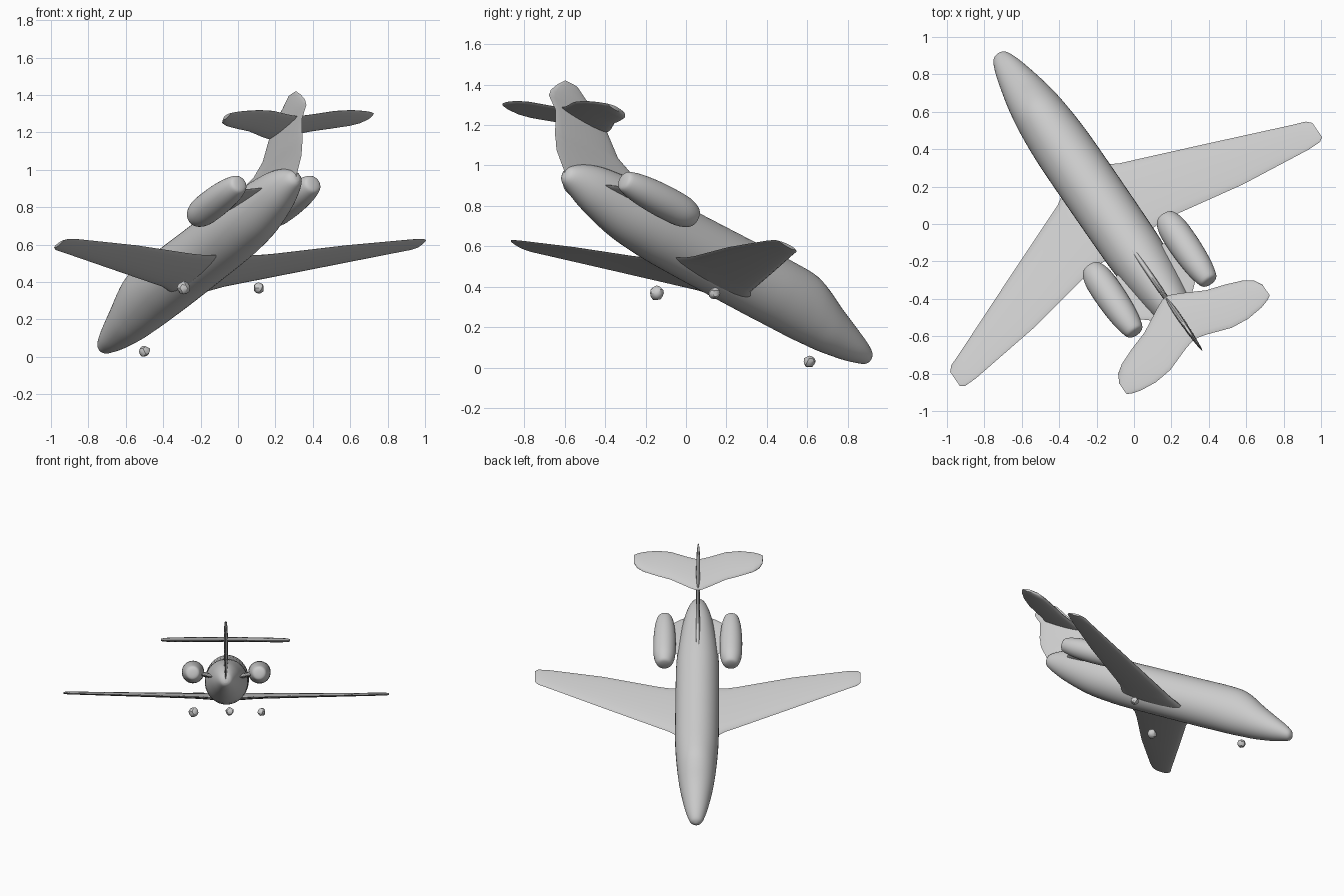
import bpy, bmesh, math, random
from mathutils import Matrix, Vector

if "Cube" in bpy.data.objects:
    bpy.data.objects.remove(bpy.data.objects["Cube"])

random.seed(3)

# Aircraft frame: local x = right wing, y = nose, z = up; turned and pitched nose-down
YAW = Matrix.Rotation(math.radians(34.5), 4, 'Z')
FRAME = YAW @ Matrix.Translation((-0.083, 0, 0)) @ Matrix.Rotation(math.radians(-23.5), 4, 'X')


def finish(name, bm, angle=40):
    bmesh.ops.recalc_face_normals(bm, faces=bm.faces)
    mesh = bpy.data.meshes.new(name)
    bm.to_mesh(mesh)
    bm.free()
    obj = bpy.data.objects.new(name, mesh)
    bpy.context.collection.objects.link(obj)
    obj.matrix_world = FRAME
    bpy.ops.object.select_all(action='DESELECT')
    obj.select_set(True)
    bpy.context.view_layer.objects.active = obj
    bpy.ops.object.shade_smooth_by_angle(angle=math.radians(angle))
    return obj


def loft(name, rings, angle=40):
    """Skin a list of equal-length point rings and cap both ends."""
    bm = bmesh.new()
    loops = [[bm.verts.new(p) for p in ring] for ring in rings]
    n = len(loops[0])
    for a, b in zip(loops, loops[1:]):
        for i in range(n):
            j = (i + 1) % n
            bm.faces.new((a[i], a[j], b[j], b[i]))
    bm.faces.new(loops[0])
    bm.faces.new(loops[-1])
    return finish(name, bm, angle)


def spline(stations, steps=4):
    """Catmull-Rom refinement of a station table."""
    pts = [Vector(s) for s in stations]
    pts = [pts[0]] + pts + [pts[-1]]
    out = []
    for p0, p1, p2, p3 in zip(pts, pts[1:], pts[2:], pts[3:]):
        for k in range(steps):
            t = k / steps
            out.append(0.5 * (2 * p1 + (p2 - p0) * t + (2 * p0 - 5 * p1 + 4 * p2 - p3) * t * t
                              + (3 * p1 - p0 - 3 * p2 + p3) * t ** 3))
    return out + [pts[-1]]


def body_ring(y, w, low, high, cx=0, n=40):
    mid, h = (low + high) / 2, (high - low) / 2
    return [(cx + w * math.cos(2 * math.pi * i / n), y, mid + h * math.sin(2 * math.pi * i / n))
            for i in range(n)]


def foil(le, te, thick, n=20):
    """Streamlined section: (chord position, offset) pairs."""
    out = []
    for i in range(n):
        a = 2 * math.pi * i / n
        t = (1 - math.cos(a)) / 2
        out.append((le + (te - le) * t, thick / 2 * math.sin(a) * (1.2 - 0.5 * t)))
    return out


def panel(name, sections):
    """Symmetric wing from (span, leading, trailing, height, thickness)."""
    full = [(-s[0],) + s[1:] for s in reversed(sections)] + sections
    loft(name, [[(x, y, z + d) for y, d in foil(le, te, t)] for x, le, te, z, t in full])


# Fuselage: (station, half width, bottom, top)
hull = [(1.047, .008, .495, .51), (1.03, .04, .468, .54), (.98, .063, .452, .57),
        (.9, .086, .435, .605), (.76, .116, .418, .665), (.66, .132, .413, .715),
        (.565, .143, .41, .748), (.43, .153, .41, .755), (.25, .158, .41, .753),
        (-.25, .157, .415, .75), (-.45, .152, .425, .75), (-.62, .135, .445, .745),
        (-.8, .105, .49, .73), (-.91, .075, .53, .7), (-.98, .045, .565, .66),
        (-1.0, .015, .59, .63)]
loft("fuselage", [body_ring(*s) for s in spline(hull)])

# Main wing
panel("main_wing", [(.03, .22, -.3, .466, .05), (.12, .19, -.29, .468, .05),
                    (.2, .135, -.283, .472, .045), (.28, .1, -.295, .474, .04),
                    (.68, -.08, -.38, .485, .03), (1.08, -.262, -.435, .496, .022),
                    (1.15, -.292, -.437, .498, .02), (1.175, -.32, -.42, .498, .014)])

# Tailplane on top of the fin
panel("tailplane", [(.02, -.85, -1.15, .905, .035), (.07, -.875, -1.165, .905, .035),
                    (.2, -.95, -1.215, .905, .035), (.3, -.985, -1.226, .905, .034),
                    (.394, -1.025, -1.215, .904, .032), (.44, -1.06, -1.2, .904, .028),
                    (.465, -1.11, -1.185, .904, .018)])

# Vertical fin with dorsal fillet: (height, leading, trailing, thickness)
fin = [(.6, -.4, -.98, .03), (.7, -.4, -1.09, .03), (.745, -.38, -1.115, .03),
       (.768, -.62, -1.13, .03), (.81, -.735, -1.145, .03), (.88, -.82, -1.175, .03),
       (.93, -.88, -1.24, .03), (.96, -.94, -1.24, .028), (1.0, -1.03, -1.215, .024),
       (1.036, -1.1, -1.18, .014)]
loft("vertical_fin", [[(d, y, z) for y, d in foil(le, te, t)] for z, le, te, t in fin])

# Engine nacelles and pylons
nacelle = [(-.345, .015), (-.352, .045), (-.375, .062), (-.43, .077), (-.52, .081),
           (-.62, .079), (-.72, .07), (-.79, .055), (-.812, .04), (-.818, .012)]
for side, label in ((1, "right"), (-1, "left")):
    loft(label + "_engine_nacelle",
         [body_ring(y, r, .657 - r, .657 + r, side * .24, 32) for y, r in spline(nacelle, 3)])
    loft(label + "_engine_pylon",
         [[(side * x, y, z + d) for y, d in foil(le, te, .035)]
          for x, le, te, z in ((.06, -.44, -.84, .625), (.13, -.46, -.8, .635), (.2, -.49, -.74, .65))])

# Small rough wheels, placed by world position
inverse = FRAME.inverted()
for name, pos, r in (("nose_wheel", (-.5, .61, .03), .03),
                     ("right_wheel", (.11, .14, .367), .029),
                     ("left_wheel", (-.29, -.145, .368), .036)):
    bm = bmesh.new()
    bmesh.ops.create_icosphere(bm, subdivisions=2, radius=r)
    for v in bm.verts:
        v.co = inverse @ (Vector(pos) + v.co * random.uniform(.85, 1.08))
    finish(name, bm, 30)
